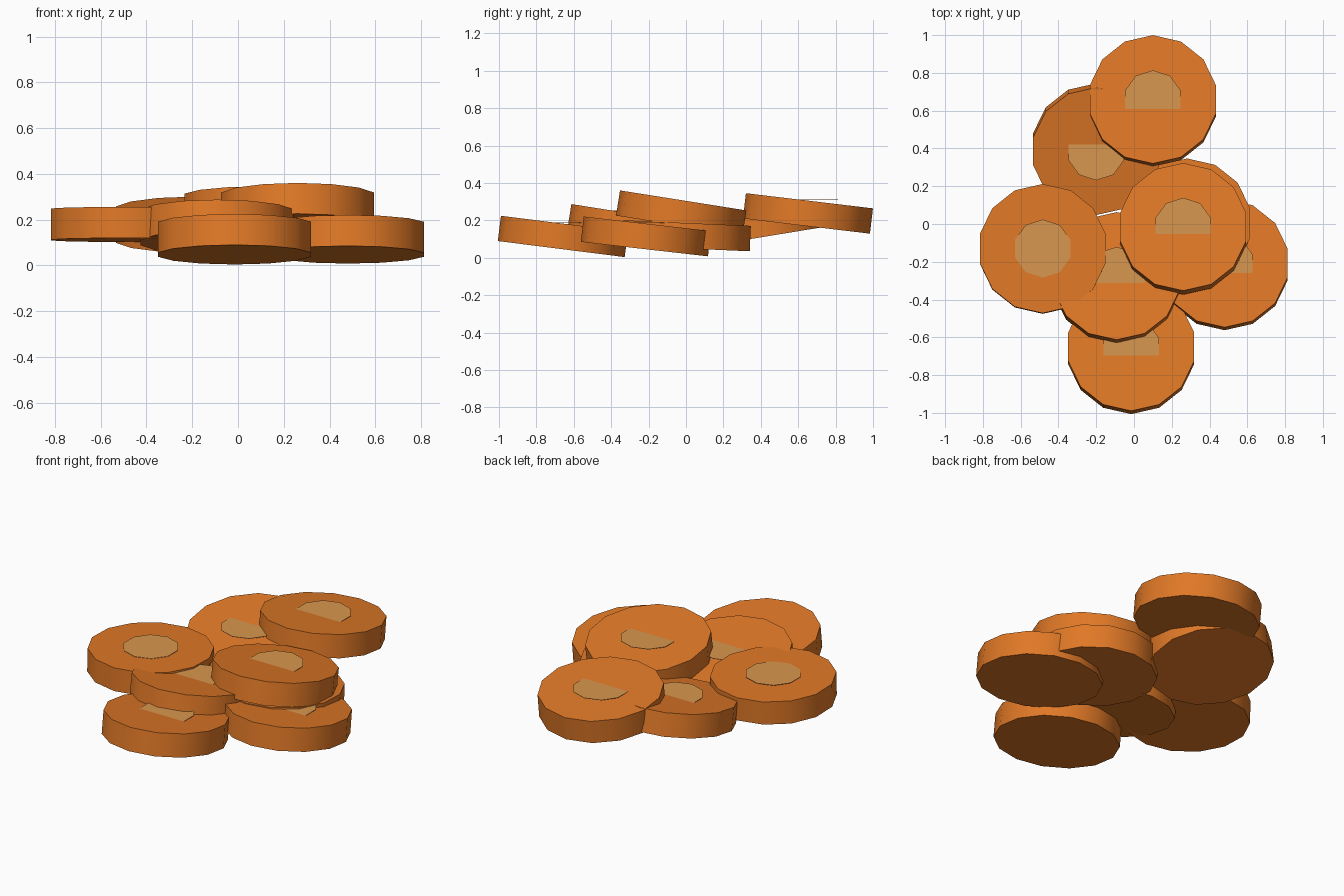
import bpy
from math import radians
from mathutils import Matrix, Vector

cube = bpy.data.objects.get("Cube")
if cube:
    bpy.data.objects.remove(cube, do_unlink=True)

RADIUS, THICK = 0.342, 0.136
SPOT_RADIUS, SPOT_THICK, SPOT_LIFT = 0.154, 0.002, 0.006


def make_material(name, rgb):
    mat = bpy.data.materials.new(name)
    mat.use_nodes = True
    colour = (*rgb, 1.0)
    mat.diffuse_color = colour
    mat.node_tree.nodes["Principled BSDF"].inputs["Base Color"].default_value = colour
    return mat


orange = make_material("orange", (0.75, 0.19, 0.02))
tan = make_material("tan", (0.69, 0.31, 0.077))


def cylinder(name, sides, radius, depth, material, matrix):
    """Cylinder with a corner pointing to the back and its top centre at the matrix origin."""
    bpy.ops.mesh.primitive_cylinder_add(vertices=sides, radius=radius, depth=depth)
    obj = bpy.context.object
    obj.name = obj.data.name = name
    obj.data.transform(Matrix.Translation((0, 0, -depth / 2)))
    obj.data.materials.append(material)
    obj.matrix_world = matrix
    bpy.ops.object.shade_smooth_by_angle(angle=radians(35))
    return obj


# Each disc: name, centre of its top face, tilt about x in degrees
discs = [
    ("back_disc", (0.10, 0.66, 0.305), -6.8),
    ("back_left_disc", (-0.20, 0.385, 0.245), 9.3),
    ("top_disc", (0.26, -0.015, 0.307), -9.0),
    ("middle_disc", (0.282, 0.005, 0.186), -2.5),
    ("right_disc", (0.48, -0.207, 0.182), -6.5),
    ("centre_disc", (-0.092, -0.275, 0.234), -9.0),
    ("left_disc", (-0.483, -0.13, 0.247), -1.5),
    ("front_disc", (-0.015, -0.65, 0.182), -7.2),
]

for name, top, tilt in discs:
    place = Matrix.Translation(top)
    cylinder(name, 14, RADIUS, THICK, orange,
             place @ Matrix.Rotation(radians(tilt), 4, "X"))
    # Level centre spot, half sunk into the tilted top
    lift = Matrix.Translation(Vector((0, 0, SPOT_LIFT)))
    cylinder(name + "_spot", 10, SPOT_RADIUS, SPOT_THICK, tan, lift @ place)
